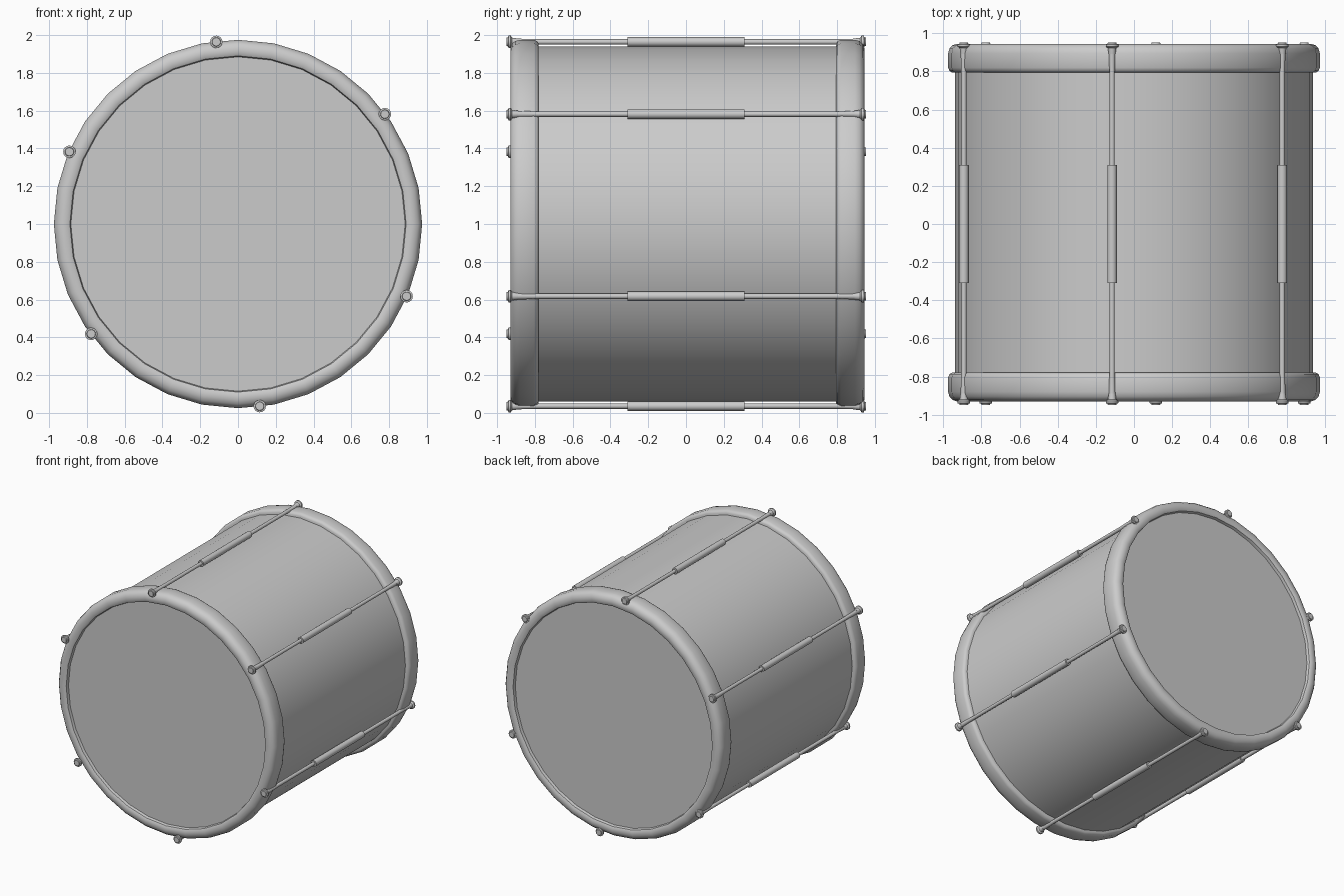
import bpy, bmesh
from math import sin, cos, pi, radians

CENTER_Z = 1.0
SIDES = 32


def lathe(name, profile, sides, x=0.0, z=CENTER_Z, closed=False):
    """Revolve (y, radius) points around an axis parallel to y."""
    bm = bmesh.new()
    rings = []
    for y, r in profile:
        if r == 0:
            rings.append([bm.verts.new((x, y, z))] * sides)
        else:
            rings.append([bm.verts.new((x + r * cos(2 * pi * i / sides), y,
                                        z + r * sin(2 * pi * i / sides)))
                          for i in range(sides)])
    pairs = list(zip(rings, rings[1:]))
    if closed:
        pairs.append((rings[-1], rings[0]))
    for a, b in pairs:
        for i in range(sides):
            j = (i + 1) % sides
            corners = list(dict.fromkeys((a[i], a[j], b[j], b[i])))
            bm.faces.new(corners)
    bmesh.ops.recalc_face_normals(bm, faces=bm.faces)
    mesh = bpy.data.meshes.new(name)
    bm.to_mesh(mesh)
    bm.free()
    obj = bpy.data.objects.new(name, mesh)
    bpy.context.collection.objects.link(obj)
    bpy.ops.object.select_all(action='DESELECT')
    obj.select_set(True)
    bpy.context.view_layer.objects.active = obj
    bpy.ops.object.shade_smooth_by_angle(angle=radians(40))
    return obj


cube = bpy.data.objects.get("Cube")
if cube:
    bpy.data.objects.remove(cube, do_unlink=True)

# Drum shell
lathe("shell", [(-0.88, 0.94), (0.9, 0.94), (0.9, 0.92), (-0.88, 0.92)],
      SIDES, closed=True)

# Rounded hoops and recessed drum heads, as (depth from the rim, radius)
hoop = [(0.03, 0.885), (0.008, 0.89), (0, 0.905), (0, 0.93), (0.008, 0.953),
        (0.025, 0.968), (0.05, 0.975), (0.125, 0.975), (0.142, 0.968),
        (0.15, 0.955), (0.15, 0.925), (0.03, 0.925)]
head = [(0.03, 0), (0.03, 0.9), (0.05, 0.9), (0.05, 0)]
for side, rim, inward in (("front", -0.93, 1), ("back", 0.945, -1)):
    for part, profile, closed in (("hoop", hoop, True), ("drum_head", head, False)):
        lathe(f"{side}_{part}", [(rim + inward * d, r) for d, r in profile],
              SIDES, closed=closed)

# Six tension rods, each with a centre sleeve and a stepped screw head per end
rod = [(-0.92, 0.018), (-0.78, 0.014), (0.8, 0.014), (0.93, 0.018)]
sleeve = [(-0.31, 0), (-0.31, 0.025), (0.31, 0.025), (0.31, 0)]
screw = [(0, 0), (0, 0.022), (0.008, 0.024), (0.01, 0.033), (0.022, 0.033),
         (0.03, 0.022), (0.06, 0.018), (0.06, 0)]
for n in range(6):
    angle = radians(96.8 - 60 * n)
    x, z = 0.971 * cos(angle), CENTER_Z + 0.971 * sin(angle)
    lathe(f"tension_rod_{n + 1}", rod, 16, x, z)
    lathe(f"rod_sleeve_{n + 1}", sleeve, 16, x, z)
    for side, end, inward in (("front", -0.95, 1), ("back", 0.952, -1)):
        lathe(f"{side}_screw_{n + 1}", [(end + inward * d, r) for d, r in screw],
              16, x, z)
